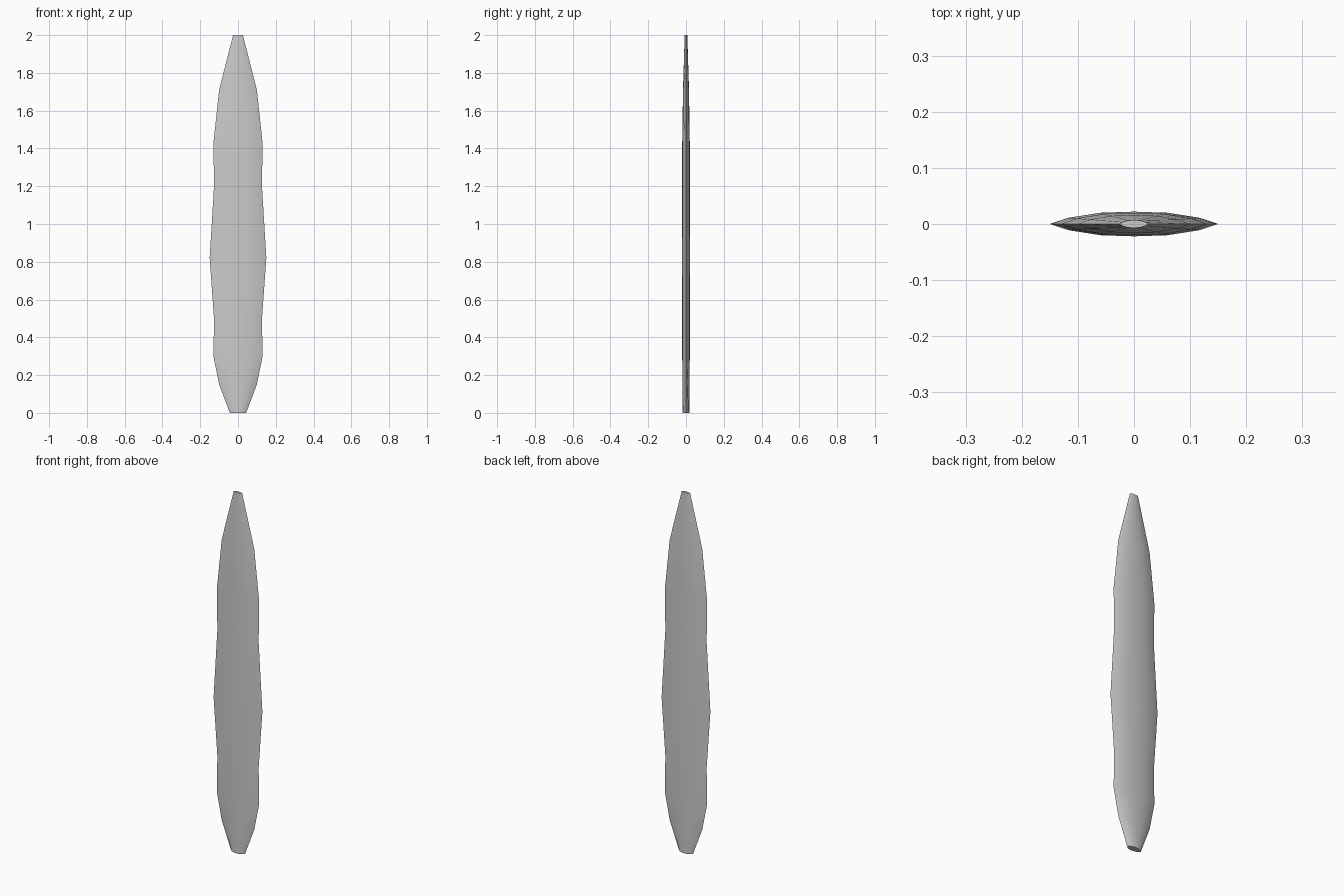
import bpy, bmesh, math

if "Cube" in bpy.data.objects:
    bpy.data.objects.remove(bpy.data.objects["Cube"])

# Stations along the blade: height, half width, half thickness
stations = [(0.0, 0.043, 0.018), (0.15, 0.10, 0.019), (0.30, 0.13, 0.02),
            (0.50, 0.127, 0.02), (0.82, 0.15, 0.022), (1.20, 0.127, 0.02),
            (1.43, 0.13, 0.02), (1.71, 0.10, 0.016), (2.0, 0.026, 0.007)]

# Lens cross-section with sharp side edges (unit size)
half = [(1, 0), (0.78, 0.5), (0.4, 0.91), (0, 1), (-0.4, 0.91), (-0.78, 0.5)]
section = half + [(-x, -y) for x, y in half]
n = len(section)

# Loft the blade through the stations and cap both ends
bm = bmesh.new()
rings = [[bm.verts.new((x * w, y * t, z)) for x, y in section]
         for z, w, t in stations]
for a, b in zip(rings, rings[1:]):
    for i in range(n):
        j = (i + 1) % n
        bm.faces.new((a[i], a[j], b[j], b[i]))
bm.faces.new(rings[0][::-1])
bm.faces.new(rings[-1])
bmesh.ops.recalc_face_normals(bm, faces=bm.faces)

mesh = bpy.data.meshes.new("blade")
bm.to_mesh(mesh)
bm.free()
blade = bpy.data.objects.new("blade", mesh)
bpy.context.collection.objects.link(blade)
bpy.context.view_layer.objects.active = blade
blade.select_set(True)

# Smooth faces, crisp side edges and ends
bpy.ops.object.shade_smooth_by_angle(angle=math.radians(30))
